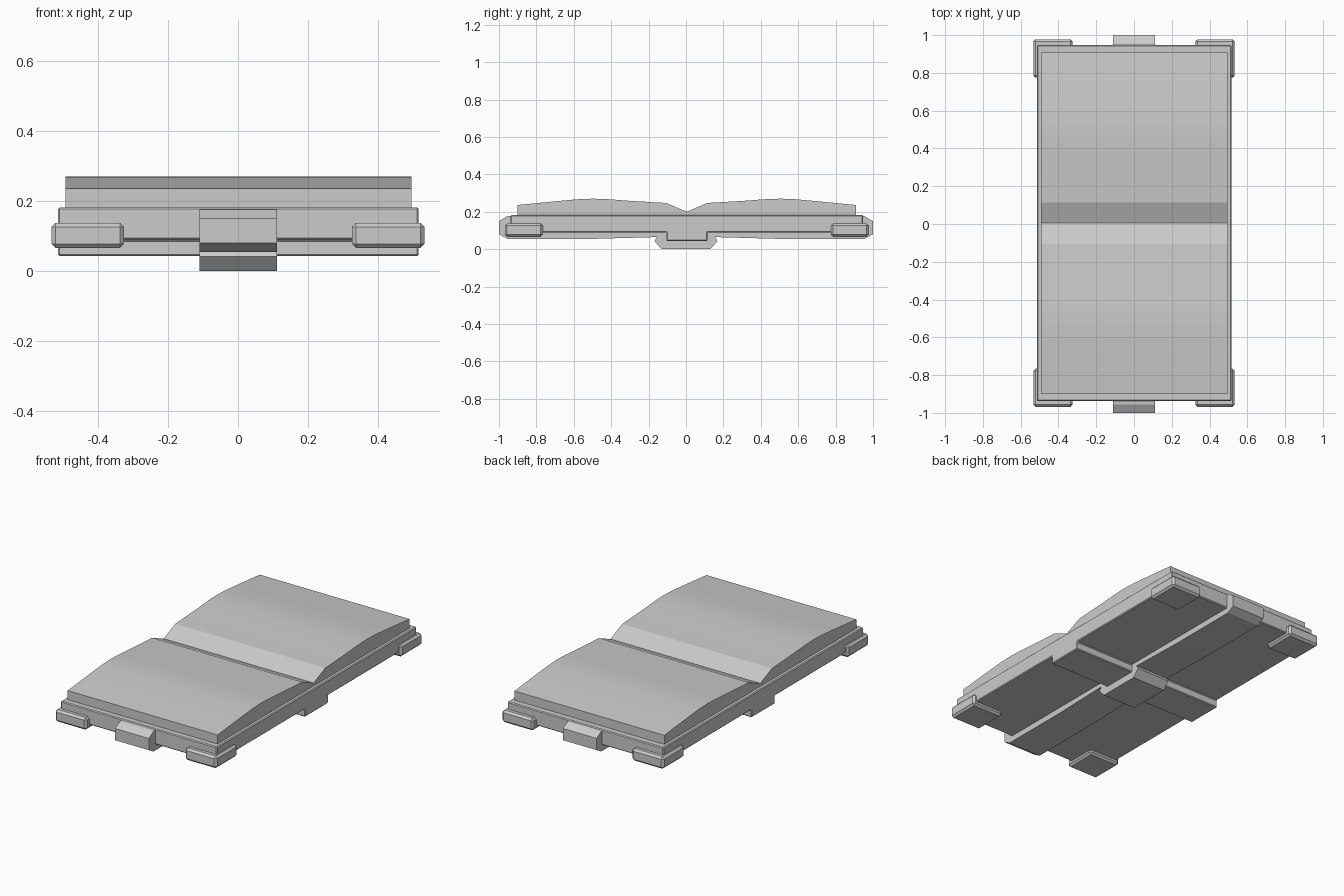
import bpy, bmesh

if "Cube" in bpy.data.objects:
    bpy.data.objects.remove(bpy.data.objects["Cube"])


def extrude_profile(name, points, x0, x1, bevel=0.0, smooth=0):
    """Extrude a closed (y, z) outline along x."""
    bm = bmesh.new()
    a = [bm.verts.new((x0, y, z)) for y, z in points]
    b = [bm.verts.new((x1, y, z)) for y, z in points]
    n = len(points)
    bm.faces.new(a)
    bm.faces.new(b[::-1])
    for i in range(n):
        j = (i + 1) % n
        bm.faces.new((a[i], b[i], b[j], a[j]))
    bmesh.ops.recalc_face_normals(bm, faces=bm.faces)
    mesh = bpy.data.meshes.new(name)
    bm.to_mesh(mesh)
    bm.free()
    ob = bpy.data.objects.new(name, mesh)
    bpy.context.collection.objects.link(ob)
    if bevel:
        m = ob.modifiers.new("bevel", "BEVEL")
        m.width = bevel
        m.segments = 1
        m.limit_method = 'ANGLE'
    if smooth:
        bpy.ops.object.select_all(action='DESELECT')
        ob.select_set(True)
        bpy.context.view_layer.objects.active = ob
        bpy.ops.object.shade_smooth_by_angle(angle=smooth)
    return ob


def mirrored(half):
    """Complete a y-symmetric outline from its -y half."""
    return half + [(-y, z) for y, z in reversed(half) if y != 0]


def shift(points, dy=0.005):
    return [(y + dy, z) for y, z in points]


def rect(y0, y1, z0, z1):
    return [(y0, z0), (y1, z0), (y1, z1), (y0, z1)]


# Cover with the raised spine underneath
cover = mirrored([(-0.942, 0.182), (-0.942, 0.09), (-0.11, 0.09), (-0.11, 0.043)])
extrude_profile("cover", shift(cover), -0.514, 0.516, bevel=0.005)

# Open pages, two arched stacks meeting in a gutter
top = [(-0.905, 0.236), (-0.7, 0.256), (-0.58, 0.267), (-0.5, 0.27),
       (-0.42, 0.267), (-0.3, 0.258), (-0.11, 0.247), (0, 0.2)]
pages = [(-0.905, 0.175)] + mirrored(top) + [(0.905, 0.175)]
extrude_profile("pages", shift(pages, 0.004), -0.493, 0.496, smooth=0.3)

# Strap running under each cover board and up over its edge
for s, label in ((-1, "front"), (1, "back")):
    strap = [(0.93, 0.178), (0.955, 0.176), (1.0, 0.15), (1.0, 0.08), (0.955, 0.055),
             (0.5, 0.055), (0.14, 0.065), (0.10, 0.065), (0.10, 0.095), (0.93, 0.095)]
    extrude_profile("strap_" + label, [(s * y, z) for y, z in strap], -0.11, 0.112)

# Strap wrapped round the spine
spine = mirrored([(-0.105, 0.092), (-0.155, 0.066), (-0.168, 0.042), (-0.13, 0.0)])
extrude_profile("spine_strap", spine, -0.11, 0.112)

# Corner protectors
for sx in (-1, 1):
    for sy in (-1, 1):
        xs = sorted((sx * 0.325, sx * 0.533))
        ys = sorted((sy * 0.77, sy * 0.973))
        extrude_profile("corner_protector", shift(rect(ys[0], ys[1], 0.066, 0.138)),
                        xs[0], xs[1], bevel=0.012)
